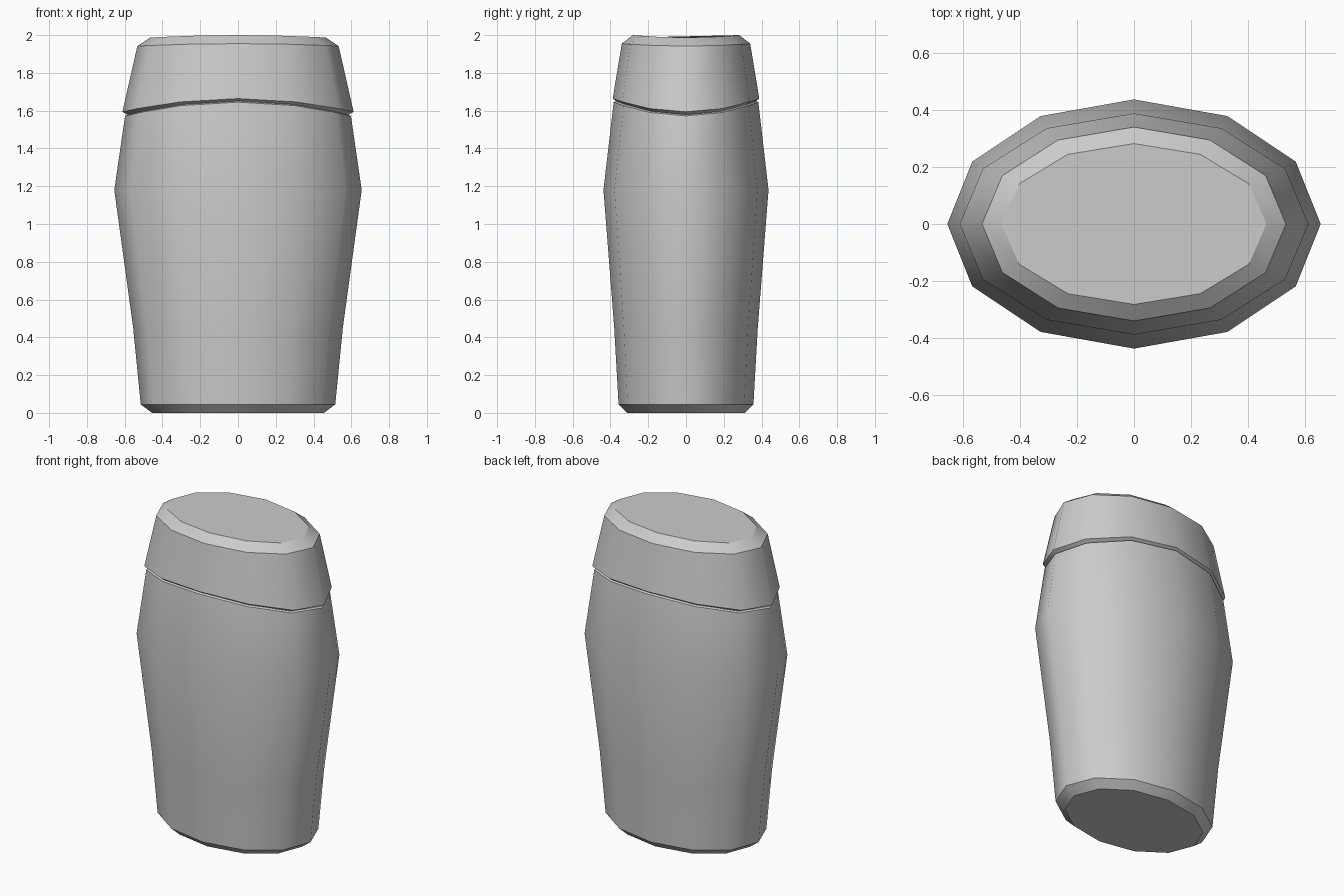
import bpy
import bmesh
from math import sin, cos, pi

SIDES = 12

cube = bpy.data.objects.get("Cube")
if cube:
    bpy.data.objects.remove(cube, do_unlink=True)

grey = bpy.data.materials.new("light grey")
grey.use_nodes = True
grey.diffuse_color = (0.6, 0.6, 0.6, 1)
grey.node_tree.nodes["Principled BSDF"].inputs["Base Color"].default_value = (0.6, 0.6, 0.6, 1)


def loft(name, rings, sharp_rings):
    """Skin oval rings of (x radius, y radius, height, rise at front and back)."""
    bm = bmesh.new()
    loops = []
    for rx, ry, z, rise in rings:
        angles = [2 * pi * i / SIDES for i in range(SIDES)]
        loops.append([bm.verts.new((rx * cos(a), ry * sin(a), z + rise * sin(a) ** 2))
                      for a in angles])
    for low, high in zip(loops, loops[1:]):
        for i in range(SIDES):
            j = (i + 1) % SIDES
            bm.faces.new((low[i], low[j], high[j], high[i]))
    bm.faces.new(loops[0][::-1])
    bm.faces.new(loops[-1])

    # Smooth sides with crisp chamfer lines
    for face in bm.faces:
        face.smooth = True
    for r in sharp_rings:
        for i in range(SIDES):
            bm.edges.get((loops[r][i], loops[r][(i + 1) % SIDES])).smooth = False
    bmesh.ops.recalc_face_normals(bm, faces=bm.faces[:])
    mesh = bpy.data.meshes.new(name)
    bm.to_mesh(mesh)
    bm.free()
    mesh.materials.append(grey)
    obj = bpy.data.objects.new(name, mesh)
    bpy.context.collection.objects.link(obj)
    return obj


# Bulging container with chamfered foot and a lip under the seam
loft("container_body", [
    (0.455, 0.312, 0, 0),
    (0.515, 0.357, 0.045, 0),
    (0.555, 0.380, 0.45, 0),
    (0.655, 0.437, 1.18, 0),
    (0.598, 0.383, 1.572, 0.073),
    (0.575, 0.362, 1.582, 0.073),
], (0, 1, 4, 5))

# Tapered cap with an undercut rim and chamfered, slightly dished top
loft("cap", [
    (0.575, 0.362, 1.573, 0.072),
    (0.612, 0.388, 1.594, 0.070),
    (0.533, 0.340, 1.942, 0.013),
    (0.465, 0.282, 1.987, 0.013),
], (0, 1, 2, 3))
